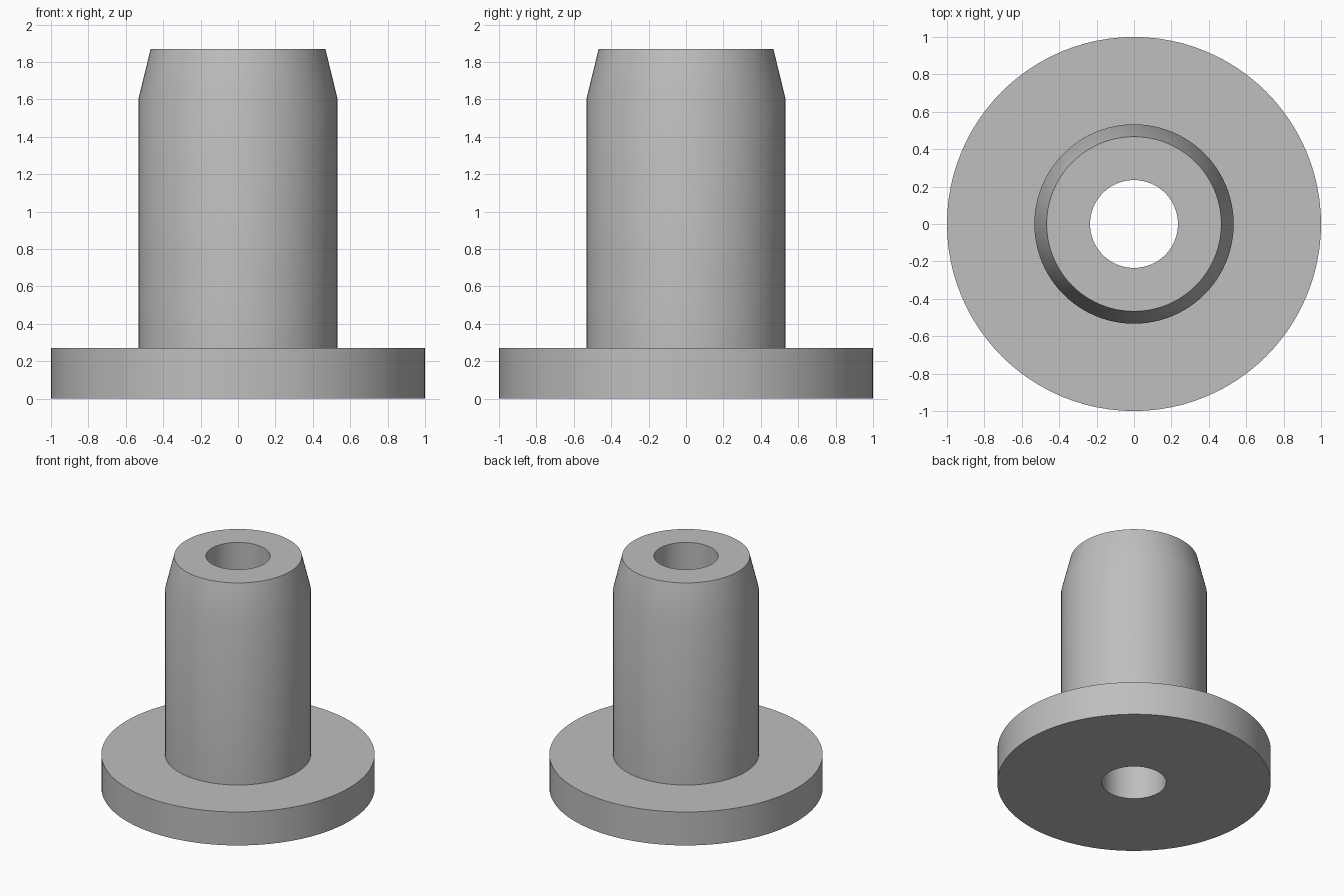
import bpy
import bmesh
import math

cube = bpy.data.objects.get("Cube")
if cube:
    bpy.data.objects.remove(cube, do_unlink=True)

SEGMENTS = 96
BORE, SHANK, TIP, FLANGE = 0.235, 0.533, 0.467, 1.0
FLANGE_TOP, TAPER_START, TOP = 0.27, 1.6, 1.87

# Plain grey
grey = bpy.data.materials.new("plain_grey")
grey.use_nodes = True
colour = (0.52, 0.52, 0.52, 1)
grey.diffuse_color = colour
grey.node_tree.nodes["Principled BSDF"].inputs["Base Color"].default_value = colour

# Flanged bushing: closed (radius, height) section revolved about z
section = [(BORE, 0), (FLANGE, 0), (FLANGE, FLANGE_TOP), (SHANK, FLANGE_TOP),
           (SHANK, TAPER_START), (TIP, TOP), (BORE, TOP)]
bm = bmesh.new()
verts = [bm.verts.new((r, 0, z)) for r, z in section]
edges = [bm.edges.new((a, b)) for a, b in zip(verts, verts[1:] + verts[:1])]
bmesh.ops.spin(bm, geom=verts + edges, cent=(0, 0, 0), axis=(0, 0, 1),
               angle=math.tau, steps=SEGMENTS, use_merge=False)
bmesh.ops.remove_doubles(bm, verts=bm.verts, dist=0.0001)
bmesh.ops.recalc_face_normals(bm, faces=bm.faces)
mesh = bpy.data.meshes.new("flanged_bushing")
bm.to_mesh(mesh)
bm.free()
mesh.materials.append(grey)

bushing = bpy.data.objects.new("flanged_bushing", mesh)
bpy.context.collection.objects.link(bushing)

# Smooth round walls, crisp rims
bpy.ops.object.select_all(action="DESELECT")
bushing.select_set(True)
bpy.context.view_layer.objects.active = bushing
bpy.ops.object.shade_smooth_by_angle(angle=math.radians(30))
